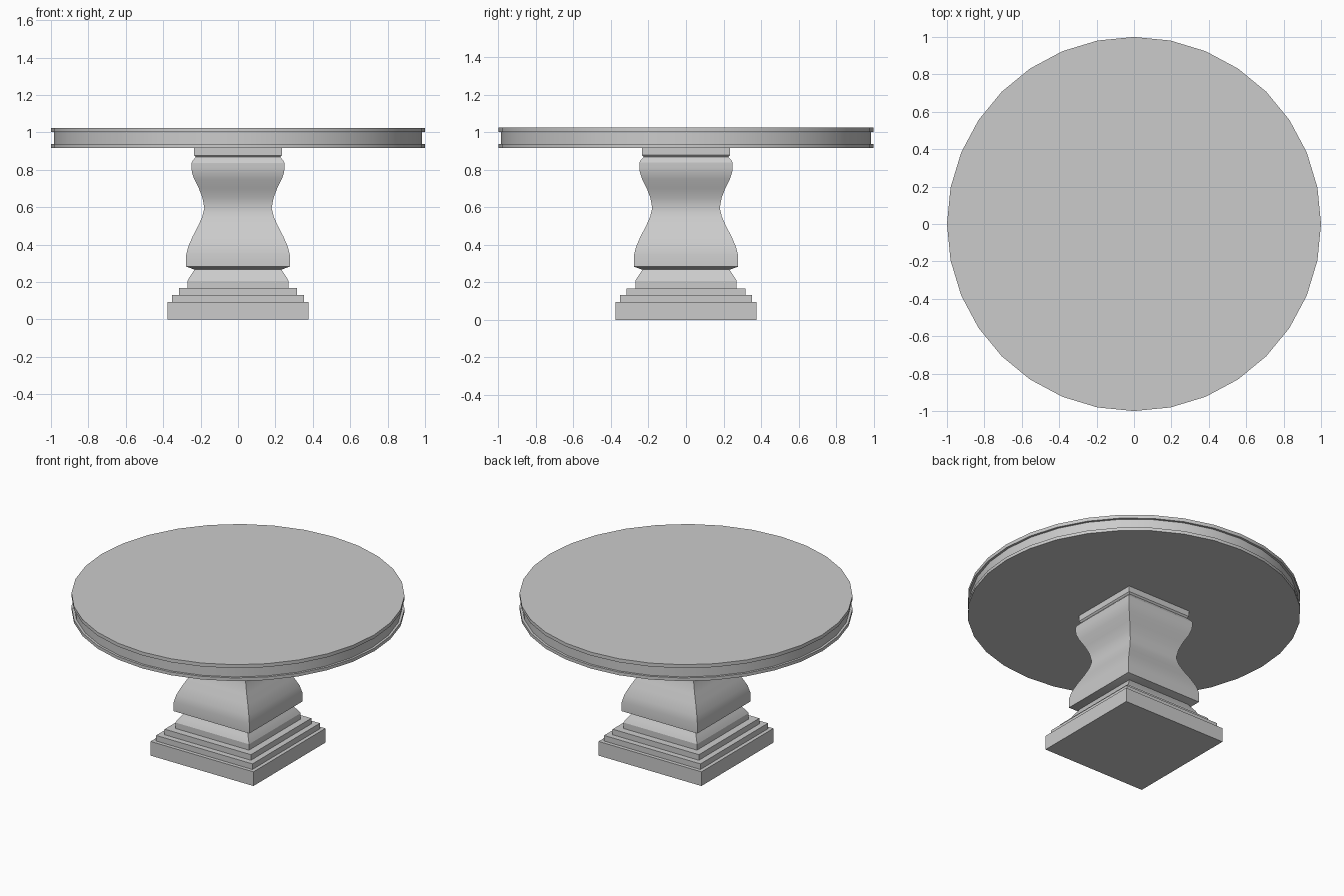
import bpy, bmesh, math

if "Cube" in bpy.data.objects:
    bpy.data.objects.remove(bpy.data.objects["Cube"])


def lathe(name, profile, sides, turn=0.0, scale=1.0):
    """Stack regular polygon rings along a (half width, height) profile and cap both ends."""
    bm = bmesh.new()
    rings = []
    for r, z in profile:
        ring = []
        for i in range(sides):
            a = turn + 2 * math.pi * i / sides
            ring.append(bm.verts.new((r * scale * math.cos(a), r * scale * math.sin(a), z)))
        rings.append(ring)
    for low, high in zip(rings, rings[1:]):
        for i in range(sides):
            j = (i + 1) % sides
            bm.faces.new((low[i], low[j], high[j], high[i]))
    bm.faces.new(rings[0][::-1])
    bm.faces.new(rings[-1])
    mesh = bpy.data.meshes.new(name)
    bm.to_mesh(mesh)
    bm.free()
    obj = bpy.data.objects.new(name, mesh)
    bpy.context.collection.objects.link(obj)
    bpy.ops.object.select_all(action='DESELECT')
    obj.select_set(True)
    bpy.context.view_layer.objects.active = obj
    bpy.ops.object.shade_smooth_by_angle(angle=math.radians(28))
    return obj


def square(name, profile):
    return lathe(name, profile, 4, math.pi / 4, math.sqrt(2))


# Stepped square plinth
square("plinth", [(0.377, 0), (0.377, 0.094), (0.353, 0.094), (0.353, 0.131),
                  (0.316, 0.131), (0.316, 0.168)])

# Moulding above the plinth
square("base_moulding", [(0.27, 0.168), (0.27, 0.207), (0.262, 0.222), (0.248, 0.243),
                         (0.238, 0.257), (0.233, 0.267)])

# Waisted square column, with a chamfered foot and shoulder
square("column", [(0.233, 0.267), (0.277, 0.283), (0.277, 0.345), (0.266, 0.39),
                  (0.242, 0.445), (0.213, 0.50), (0.191, 0.55), (0.18, 0.595),
                  (0.19, 0.65), (0.209, 0.70), (0.234, 0.75), (0.246, 0.785),
                  (0.249, 0.81), (0.249, 0.837), (0.242, 0.85), (0.226, 0.868)])

# Square block that carries the top
square("column_cap", [(0.226, 0.868), (0.235, 0.878), (0.235, 0.916)])

# Round top with a recessed band between two lips
lathe("table_top", [(1, 0.916), (1, 0.937), (0.985, 0.937), (0.985, 1.002),
                    (1, 1.002), (1, 1.025)], 32)
